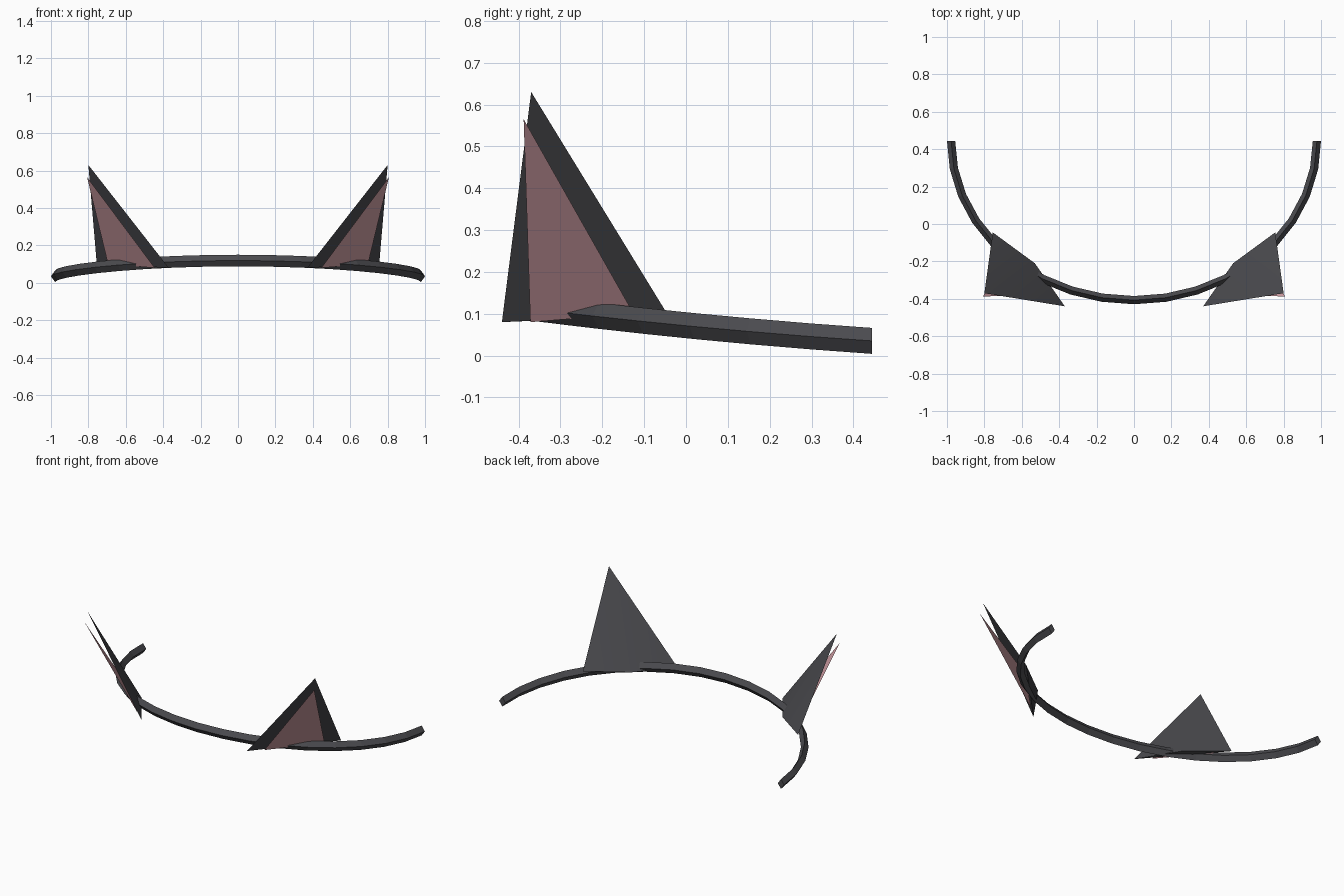
import bpy, math

if "Cube" in bpy.data.objects:
    bpy.data.objects.remove(bpy.data.objects["Cube"])


def material(name, rgb):
    m = bpy.data.materials.new(name)
    m.diffuse_color = (*rgb, 1)
    m.use_nodes = True
    m.node_tree.nodes["Principled BSDF"].inputs["Base Color"].default_value = m.diffuse_color
    return m


charcoal = material("charcoal", (0.07, 0.07, 0.078))
pink = material("dusty pink", (0.63, 0.345, 0.375))


def add_mesh(name, verts, faces, mat):
    me = bpy.data.meshes.new(name)
    me.from_pydata(verts, [], faces)
    me.materials.append(mat)
    ob = bpy.data.objects.new(name, me)
    bpy.context.collection.objects.link(ob)
    return ob


# Headband: diamond section swept along half an ellipse that rises to the front
STEPS = 18
verts, faces = [], []
for i in range(STEPS + 1):
    t = math.pi * i / STEPS
    c, s = math.cos(t), math.sin(t)
    yc = 0.445 - 0.852 * s
    z = 0.0725 - 0.1 * yc + 0.036 * yc * yc
    for dr, dz in ((0.022, 0), (0, 0.031), (-0.022, 0), (0, -0.031)):
        verts.append(((0.978 + dr) * c, 0.445 - (0.852 + dr) * s, z + dz))
for i in range(STEPS):
    for k in range(4):
        a, b = 4 * i + k, 4 * i + (k + 1) % 4
        faces.append((a, a + 4, b + 4, b))
faces += [(0, 1, 2, 3), tuple(4 * STEPS + k for k in (3, 2, 1, 0))]
add_mesh("headband", verts, faces, charcoal)

# Ears: slim three-sided spikes with a flat pink panel on the front
tip, front, back, ridge = ((0.80, -0.37, 0.63), (0.37, -0.44, 0.08),
                           (0.755, -0.045, 0.10), (0.53, -0.21, 0.09))
panel = ((0.807, -0.388, 0.565), (0.445, -0.372, 0.08), (0.695, -0.125, 0.10))
for side, sx in (("right", 1), ("left", -1)):
    def place(points):
        return [(sx * x, y, z) for x, y, z in points]

    def wind(polys):
        return [p[::sx] for p in polys]

    ear = add_mesh(side + "_ear", place((tip, front, back, ridge)),
                   wind([(0, 1, 2), (0, 3, 1), (0, 2, 3), (1, 3, 2)]), charcoal)
    add_mesh(side + "_inner_ear", place(panel), wind([(0, 1, 2)]), pink)

    # soften only the shallow fold at the back of the ear
    bpy.ops.object.select_all(action='DESELECT')
    ear.select_set(True)
    bpy.context.view_layer.objects.active = ear
    bpy.ops.object.shade_smooth_by_angle(angle=math.radians(40))
